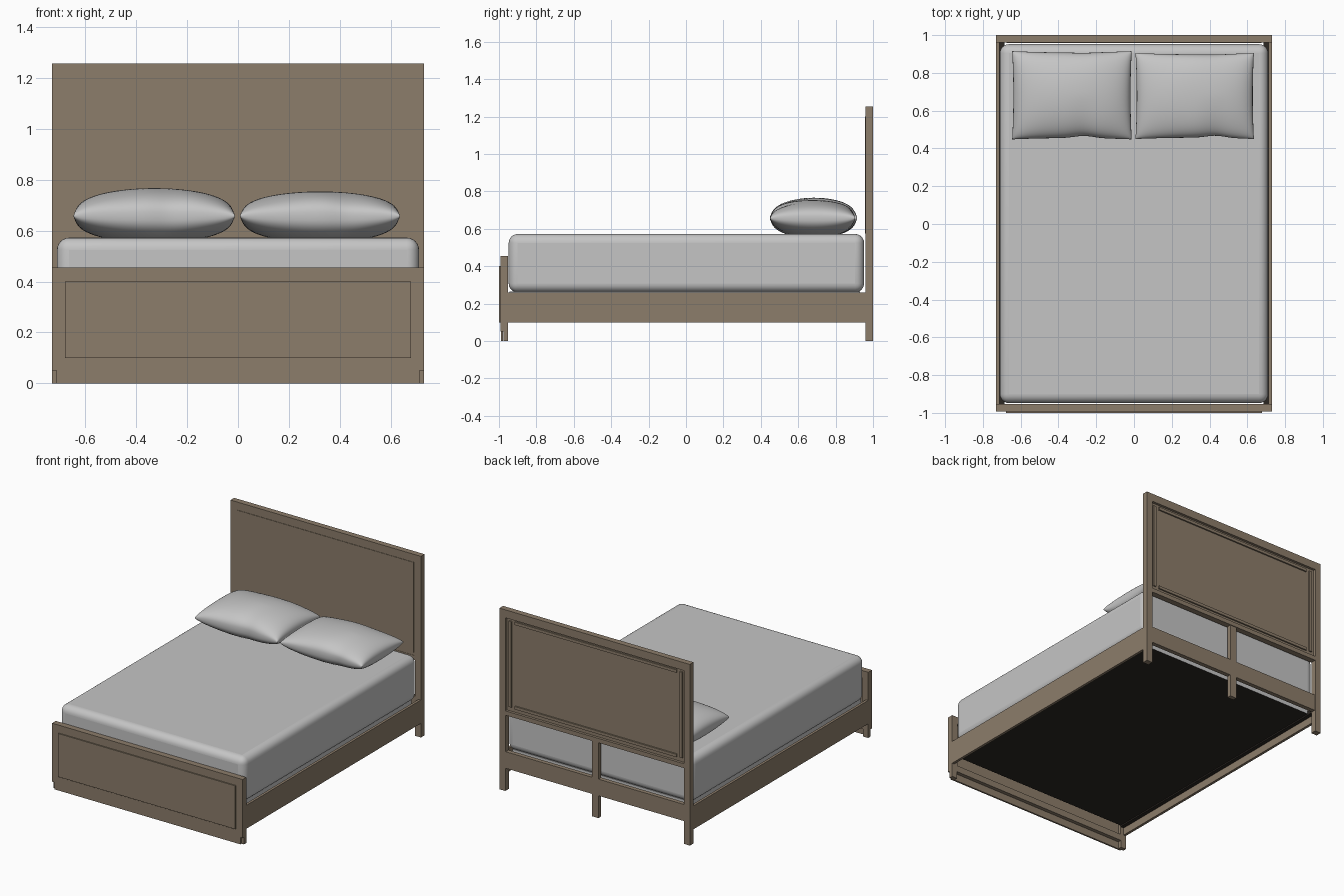
import bpy, bmesh, math

if "Cube" in bpy.data.objects:
    bpy.data.objects.remove(bpy.data.objects["Cube"])


def material(name, rgb):
    m = bpy.data.materials.new(name)
    m.diffuse_color = (*rgb, 1)
    m.use_nodes = True
    m.node_tree.nodes["Principled BSDF"].inputs["Base Color"].default_value = m.diffuse_color
    return m


WOOD = material("taupe wood", (0.265, 0.205, 0.145))
CLOTH = material("light grey fabric", (0.56, 0.56, 0.56))
DARK = material("dark underside", (0.024, 0.020, 0.016))


def finish(bm, name, mat):
    mesh = bpy.data.meshes.new(name)
    bm.to_mesh(mesh)
    bm.free()
    ob = bpy.data.objects.new(name, mesh)
    bpy.context.collection.objects.link(ob)
    mesh.materials.append(mat)
    return ob


def box(name, x, y, z, mat=WOOD):
    """Box from (min, max) ranges."""
    bm = bmesh.new()
    bmesh.ops.create_cube(bm, size=1)
    for v in bm.verts:
        for i, (a, b) in enumerate((x, y, z)):
            v.co[i] = a if v.co[i] < 0 else b
    return finish(bm, name, mat)


def pair(name, x, y, z, mat=WOOD):
    """Same box on the right and left."""
    box("right_" + name, x, y, z, mat)
    box("left_" + name, (-x[1], -x[0]), y, z, mat)


def smooth(ob, angle=40):
    bpy.ops.object.select_all(action='DESELECT')
    ob.select_set(True)
    bpy.context.view_layer.objects.active = ob
    bpy.ops.object.shade_smooth_by_angle(angle=math.radians(angle))


# Headboard: posts, rails, recessed panel, battens on the back
pair("headboard_post", (0.685, 0.73), (0.96, 1.0), (0, 1.255))
box("headboard_top_rail", (-0.685, 0.685), (0.96, 1.0), (1.20, 1.255))
box("headboard_middle_rail", (-0.685, 0.685), (0.96, 1.0), (0.525, 0.555))
box("headboard_low_rail", (-0.685, 0.685), (0.965, 0.995), (0.155, 0.27))
box("headboard_panel", (-0.685, 0.685), (0.962, 0.982), (0.555, 1.20))
box("headboard_front_panel", (-0.675, 0.675), (0.957, 0.962), (0.575, 1.20))
pair("headboard_side_batten", (0.645, 0.665), (0.982, 0.992), (0.585, 1.18))
box("headboard_top_batten", (-0.62, 0.62), (0.982, 0.992), (1.165, 1.185))
box("headboard_bottom_batten", (-0.62, 0.62), (0.982, 0.992), (0.58, 0.60))
box("centre_leg", (-0.025, 0.025), (0.965, 0.995), (0, 0.155))
box("centre_post", (-0.025, 0.025), (0.965, 0.995), (0.27, 0.525))

# Footboard: frame, raised front panel, plinth and feet
pair("footboard_post", (0.685, 0.73), (-0.993, -0.952), (0.05, 0.455))
box("footboard_top_rail", (-0.685, 0.685), (-0.993, -0.952), (0.405, 0.455))
box("footboard_low_rail", (-0.685, 0.685), (-0.993, -0.952), (0.05, 0.095))
box("footboard_panel", (-0.685, 0.685), (-0.992, -0.972), (0.095, 0.405))
box("footboard_front_panel", (-0.678, 0.678), (-1.0, -0.992), (0.10, 0.40))
box("footboard_plinth", (-0.712, 0.712), (-0.99, -0.978), (0, 0.05))
pair("foot", (0.69, 0.73), (-0.977, -0.952), (0, 0.05))

# Side rails with ledges
pair("side_rail", (0.712, 0.73), (-0.952, 0.96), (0.098, 0.26))
pair("rail_ledge", (0.685, 0.712), (-0.952, 0.96), (0.15, 0.18), DARK)

# Bed base: fabric sides, dark bottom
base = box("bed_base", (-0.68, 0.68), (-0.945, 0.93), (0.155, 0.265), CLOTH)
base.data.materials.append(DARK)
for p in base.data.polygons:
    if p.normal.z < -0.5:
        p.material_index = 1

# Mattress with soft edges
mattress = box("mattress", (-0.71, 0.71), (-0.948, 0.952), (0.26, 0.572), CLOTH)
bev = mattress.modifiers.new("soft_edges", 'BEVEL')
bev.width = 0.048
bev.segments = 6
smooth(mattress, 60)


# Pillows: two bulging sheets joined along a seam
def pillow(name, x, y, top, seed):
    bm = bmesh.new()
    nx, ny, mid = 48, 36, 0.657
    cx, cy = (x[0] + x[1]) / 2, (y[0] + y[1]) / 2
    hx, hy = (x[1] - x[0]) / 2, (y[1] - y[0]) / 2
    for side in (1, -1):
        grid = []
        for j in range(ny + 1):
            v = math.sin(math.pi / 2 * (2 * j / ny - 1))
            row = []
            for i in range(nx + 1):
                u = math.sin(math.pi / 2 * (2 * i / nx - 1))
                f = max(0, (1 - u * u) * (1 - v * v)) ** 0.38
                # seams pull inwards between the corners, with a dent at the front
                px = cx + hx * u * (1 - 0.02 * (1 - v * v))
                dent = 0.05 * math.exp(-((u - 0.2 - seed * 0.1) / 0.22) ** 2) * (0.6 - 0.4 * v)
                py = cy + hy * v * (1 - 0.03 * (1 - u * u) - dent)
                wrinkle = 1 + 0.05 * math.sin(5 * u + seed) * v * v - 0.12 * dent * 20 * max(0, -v)
                if side > 0:
                    pz = mid + (top - mid) * f * wrinkle
                else:
                    pz = max(0.571, mid - 0.105 * f)
                row.append(bm.verts.new((px, py, pz)))
            grid.append(row)
        for j in range(ny):
            for i in range(nx):
                q = [grid[j][i], grid[j][i + 1], grid[j + 1][i + 1], grid[j + 1][i]]
                bm.faces.new(q if side > 0 else q[::-1])
    bmesh.ops.remove_doubles(bm, verts=bm.verts, dist=0.0002)
    smooth(finish(bm, name, CLOTH), 60)


pillow("left_pillow", (-0.645, -0.012), (0.448, 0.915), 0.766, 0)
pillow("right_pillow", (0.008, 0.635), (0.45, 0.905), 0.753, 1.5)
